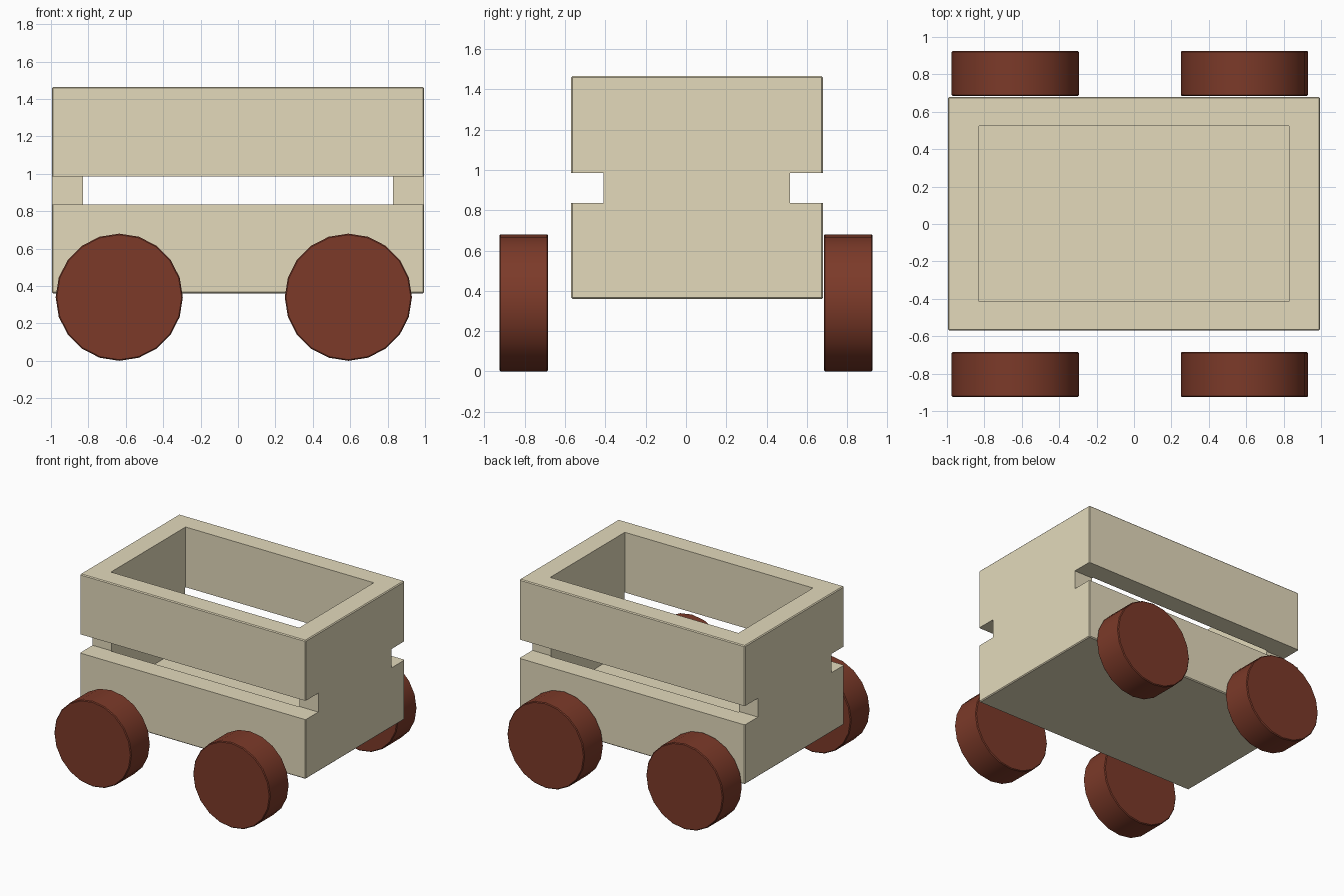
import bpy
from math import pi

if "Cube" in bpy.data.objects:
    bpy.data.objects.remove(bpy.data.objects["Cube"])


def material(name, rgb):
    m = bpy.data.materials.new(name)
    m.diffuse_color = (*rgb, 1)
    m.use_nodes = True
    m.node_tree.nodes["Principled BSDF"].inputs["Base Color"].default_value = m.diffuse_color
    return m


def box(name, lo, hi):
    size = [h - l for l, h in zip(lo, hi)]
    mid = [(h + l) / 2 for l, h in zip(lo, hi)]
    bpy.ops.mesh.primitive_cube_add(size=1, location=mid)
    ob = bpy.context.object
    ob.name = name
    ob.scale = size
    bpy.ops.object.transform_apply(location=False, rotation=False, scale=True)
    return ob


def bevel(ob, width):
    mod = ob.modifiers.new("soft_edges", "BEVEL")
    mod.width = width
    mod.segments = 1
    mod.limit_method = "ANGLE"
    mod.angle_limit = pi / 4


def cut(ob, cutter):
    cutter.hide_render = True
    cutter.hide_viewport = True
    mod = ob.modifiers.new(cutter.name, "BOOLEAN")
    mod.operation = "DIFFERENCE"
    mod.solver = "EXACT"
    mod.object = cutter


cream = material("cream", (0.77, 0.70, 0.50))
rust = material("rust", (0.20, 0.042, 0.022))

# Open cart box with a gap between the boards on each long side
body = box("cart_box", (-0.995, -0.57, 0.36), (0.995, 0.68, 1.465))
body.data.materials.append(cream)
bevel(body, 0.007)
cut(body, box("cavity_cutter", (-0.83, -0.415, 0.52), (0.83, 0.525, 1.7)))
cut(body, box("front_gap_cutter", (-1.2, -0.9, 0.835), (1.2, -0.41, 0.985)))
cut(body, box("back_gap_cutter", (-1.2, 0.515, 0.835), (1.2, 0.9, 0.985)))

# Four solid wheels
for x, end in ((-0.635, "left"), (0.59, "right")):
    for y, side in ((-0.805, "front"), (0.805, "back")):
        bpy.ops.mesh.primitive_cylinder_add(vertices=20, radius=0.34, depth=0.242,
                                            location=(x, y, 0.34), rotation=(pi / 2, 0, 0))
        wheel = bpy.context.object
        wheel.name = f"{side}_{end}_wheel"
        wheel.data.materials.append(rust)
        bpy.ops.object.shade_smooth_by_angle(angle=pi / 6)
        bevel(wheel, 0.006)
